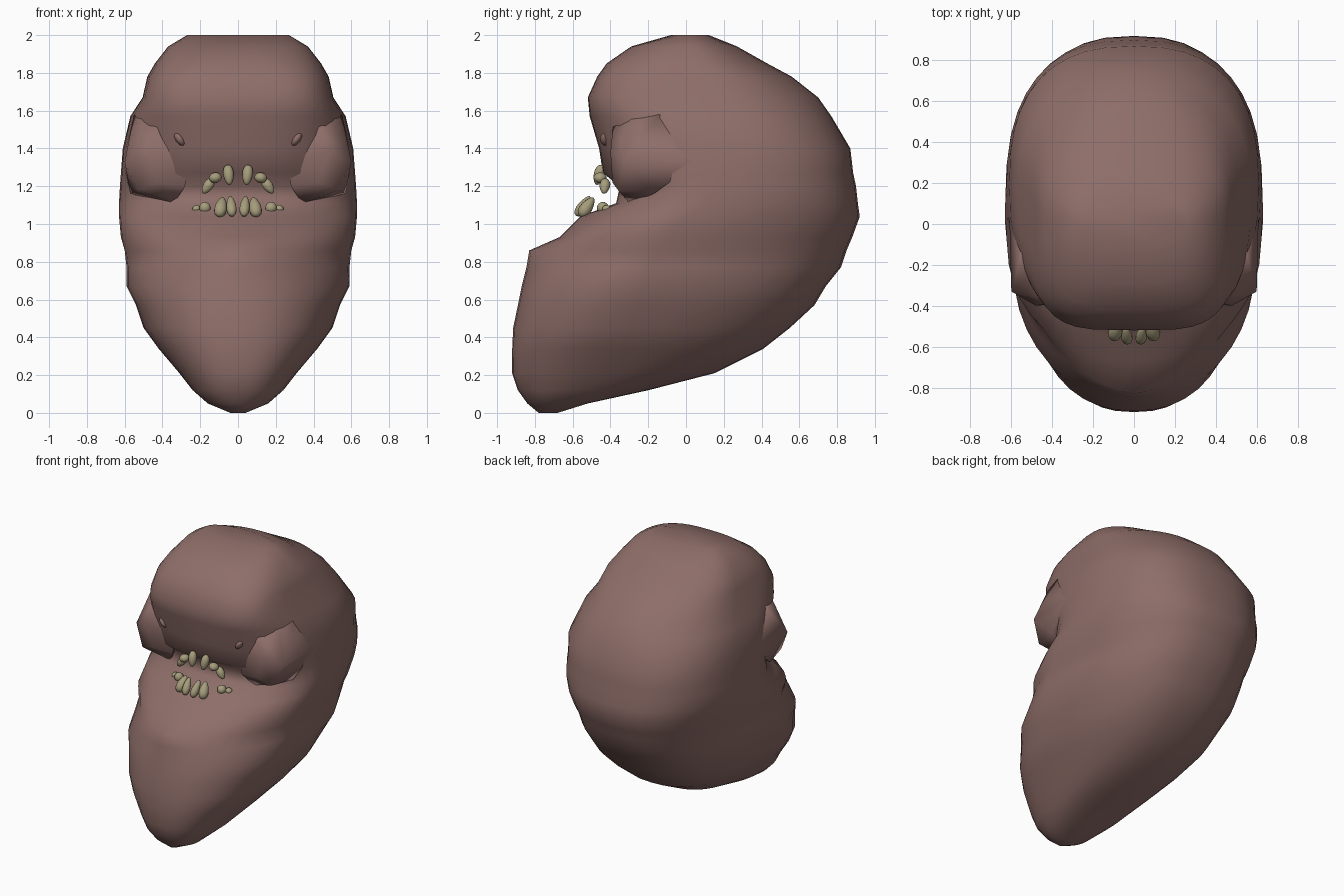
import bpy, bmesh, math
from mathutils import Vector, Matrix

cube = bpy.data.objects.get("Cube")
if cube:
    bpy.data.objects.remove(cube, do_unlink=True)


def make_material(name, colour):
    mat = bpy.data.materials.new(name)
    mat.use_nodes = True
    mat.diffuse_color = (*colour, 1)
    mat.node_tree.nodes["Principled BSDF"].inputs["Base Color"].default_value = (*colour, 1)
    return mat


skin = make_material("dusky skin", (0.27, 0.155, 0.14))
bone = make_material("old bone", (0.38, 0.335, 0.2))


def finish(name, bm, mat, angle=60):
    bmesh.ops.recalc_face_normals(bm, faces=bm.faces)
    mesh = bpy.data.meshes.new(name)
    bm.to_mesh(mesh)
    bm.free()
    mesh.materials.append(mat)
    obj = bpy.data.objects.new(name, mesh)
    bpy.context.collection.objects.link(obj)
    bpy.ops.object.select_all(action="DESELECT")
    bpy.context.view_layer.objects.active = obj
    obj.select_set(True)
    bpy.ops.object.shade_smooth_by_angle(angle=math.radians(angle))
    return obj


# Body slices: height, front, back, half width, widest y, front squareness
slices = [
    (0, -.78, -.68, .04, -.72, 2),
    (.05, -.84, -.52, .16, -.68, 2.2),
    (.12, -.89, -.2, .24, -.57, 2.4),
    (.21, -.92, .15, .31, -.45, 2.4),
    (.34, -.92, .41, .42, -.36, 2.4),
    (.45, -.915, .55, .5, -.3, 2.25),
    (.57, -.89, .68, .54, -.25, 2.15),
    (.67, -.87, .74, .59, -.22, 2),
    (.77, -.845, .82, .59, -.2, 1.75),
    (.86, -.83, .85, .6, -.15, 1.6),
    (.93, -.67, .88, .62, -.1, 2.1),
    (1.04, -.56, .92, .63, 0, 2),
    (1.11, -.37, .91, .63, .1, 2.3),
    (1.2, -.35, .9, .625, .15, 2.5),
    (1.27, -.44, .885, .62, .15, 2.4),
    (1.4, -.46, .87, .61, .2, 2.7),
    (1.57, -.51, .77, .57, .2, 3.2),
    (1.67, -.52, .7, .505, .15, 4),
    (1.78, -.47, .56, .48, .1, 3.7),
    (1.85, -.42, .43, .44, .05, 3.2),
    (1.94, -.29, .27, .37, .02, 2.8),
    (2, -.08, .12, .27, .02, 2.5),
]
SIDES = 40


def power(value, n):
    return math.copysign(abs(value) ** (2 / n), value)


bm = bmesh.new()
rings = []
for z, front, back, width, mid, square in slices:
    back_square = 2.1 if z > 1.5 else 2.5
    ring = []
    for i in range(SIDES):
        a = math.tau * i / SIDES
        c, s = math.cos(a), math.sin(a)
        n, reach = (back_square, back - mid) if s > 0 else (square, mid - front)
        ring.append(bm.verts.new((width * power(c, n), mid + reach * power(s, n), z)))
    rings.append(ring)
for low, high in zip(rings, rings[1:]):
    for i in range(SIDES):
        j = (i + 1) % SIDES
        bm.faces.new((low[i], low[j], high[j], high[i]))
bm.faces.new(rings[0])
bm.faces.new(rings[-1])
finish("body", bm, skin, 70)

# Cheek flaps hanging over the corners of the mouth
cheek_points = [
    (.55, -.14, 1.58), (.53, -.27, 1.55), (.6, -.33, 1.33), (.53, -.36, 1.18),
    (.34, -.3, 1.11), (.28, -.36, 1.2), (.27, -.38, 1.34), (.4, -.38, 1.58),
    (.48, -.4, 1.38), (.57, -.17, 1.16), (.61, .06, 1.33), (.35, 0, 1.35),
    (.43, -.39, 1.22),
]
for side, label in ((1, "left"), (-1, "right")):
    bm = bmesh.new()
    for x, y, z in cheek_points:
        bm.verts.new((side * x, y, z))
    bmesh.ops.convex_hull(bm, input=bm.verts)
    finish(label + "_cheek", bm, skin, 75)


def blob(name, centre, size, tilt, mat, taper=0):
    """Ellipsoid, optionally narrowing towards its top."""
    bm = bmesh.new()
    bmesh.ops.create_uvsphere(bm, u_segments=10, v_segments=8, radius=1)
    for v in bm.verts:
        k = 1 - taper * v.co.z
        v.co = Vector((v.co.x * size[0] * k, v.co.y * size[1] * k, v.co.z * size[2]))
    turn = Matrix.Rotation(tilt[1], 4, "Y") @ Matrix.Rotation(tilt[0], 4, "X")
    bm.transform(Matrix.Translation(centre) @ turn)
    finish(name, bm, mat)


# Teeth: x, y, z, half width, half height, forward lean, sideways lean, taper
teeth = {
    "upper_front_tooth": (.05, -.46, 1.26, .029, .055, -.25, .1, -.15),
    "upper_side_tooth": (.12, -.455, 1.245, .035, .028, 0, .2, 0),
    "upper_fang": (.16, -.43, 1.2, .028, .046, -.1, -.6, -.2),
    "lower_front_tooth": (.036, -.545, 1.095, .027, .064, -.6, .1, .3),
    "lower_middle_tooth": (.09, -.525, 1.09, .033, .062, -.6, -.2, .3),
    "lower_side_tooth": (.175, -.44, 1.085, .032, .032, 0, .2, 0),
    "lower_corner_tooth": (.22, -.42, 1.08, .024, .02, 0, .4, 0),
}
for side, label in ((1, "left_"), (-1, "right_")):
    for name, (x, y, z, w, h, lean, roll, taper) in teeth.items():
        blob(label + name, (side * x, y, z), (w, w, h), (lean, side * roll), bone, taper)
    # Small hooded eyes
    blob(label + "eye", (side * .31, -.42, 1.45), (.022, .035, .042), (0, side * .6), skin)
